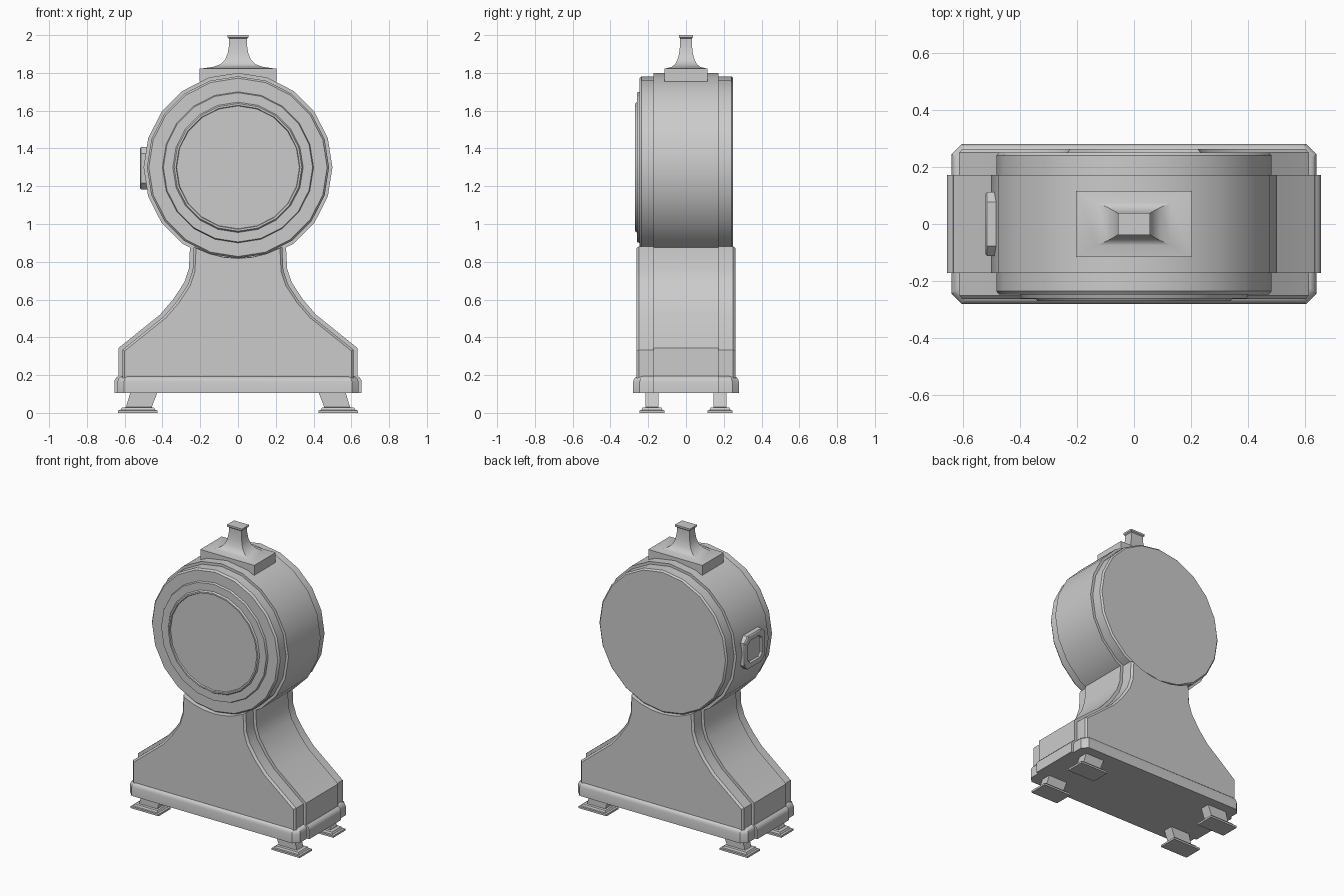
import bpy, bmesh
from math import sin, cos, pi, sqrt, radians

if "Cube" in bpy.data.objects:
    bpy.data.objects.remove(bpy.data.objects["Cube"])


def loft(name, rings, angle=30):
    """Skin a stack of equal-length point rings and cap both ends."""
    bm = bmesh.new()
    rows = [[bm.verts.new(p) for p in ring] for ring in rings]
    for a, b in zip(rows, rows[1:]):
        n = len(a)
        for i in range(n):
            bm.faces.new((a[i], a[(i + 1) % n], b[(i + 1) % n], b[i]))
    bm.faces.new(rows[0])
    bm.faces.new(rows[-1])
    bmesh.ops.recalc_face_normals(bm, faces=bm.faces)
    mesh = bpy.data.meshes.new(name)
    bm.to_mesh(mesh)
    bm.free()
    ob = bpy.data.objects.new(name, mesh)
    bpy.context.collection.objects.link(ob)
    bpy.ops.object.select_all(action='DESELECT')
    bpy.context.view_layer.objects.active = ob
    ob.select_set(True)
    bpy.ops.object.shade_smooth_by_angle(angle=radians(angle))
    return ob


def rect(hx, hy, z, c=0.0, cx=0.0, cy=0.0):
    """Horizontal rectangle, with corners chamfered by c."""
    if c:
        pts = [(hx, -hy + c), (hx, hy - c), (hx - c, hy), (-hx + c, hy),
               (-hx, hy - c), (-hx, -hy + c), (-hx + c, -hy), (hx - c, -hy)]
    else:
        pts = [(hx, -hy), (hx, hy), (-hx, hy), (-hx, -hy)]
    return [(cx + x, cy + y, z) for x, y in pts]


CZ = 1.30


def circle(r, y, n=20):
    return [(r * cos(2 * pi * i / n), y, CZ + r * sin(2 * pi * i / n)) for i in range(n)]


def body_ring(inset, y, r):
    """Flared pedestal outline with a concave top that cradles the drum."""
    side = [(.632, .11), (.632, .344), (.413, .52), (.344, .60),
            (.285, .69), (.260, .765)]
    right = [(x - inset, z - inset * .5 if z > .2 else z) for x, z in side]
    neck = .254 - inset
    xs = [neck * k / 3 for k in (3, 2, 1, 0)]
    right += [(x, CZ - sqrt(r * r - x * x)) for x in xs]
    left = [(-x, z) for x, z in reversed(right[:-1])]
    return [(x, y, z) for x, z in right + left]


# Drum case with stepped dial bezel on the front
drum = [(.472, .25), (.482, .24), (.482, -.235), (.472, -.247), (.40, -.247),
        (.395, -.26), (.345, -.26), (.338, -.27), (.328, -.27), (.325, -.26)]
loft("drum_case", [circle(r, y) for r, y in drum])
loft("drum_band", [circle(.50, .172), circle(.50, -.172)])

# Flared pedestal: edge-bevelled core and a raised central band
loft("pedestal", [body_ring(.032, .263, .482), body_ring(.02, .25, .48),
                  body_ring(.02, -.25, .48), body_ring(.032, -.263, .482)])
loft("pedestal_band", [body_ring(0, .172, .49), body_ring(0, -.172, .49)])

# Base moulding: chamfered core and the band end blocks
levels = [(.105, 0), (.165, 0), (.178, .004), (.188, .012), (.195, .022)]
loft("base_moulding", [rect(.638 - d, .28 - d, z, .035) for z, d in levels])
loft("base_band", [rect(.655 - d, .172, z) for z, d in levels])

# Four splayed feet with stepped pads
for sx, side in ((-1, "left"), (1, "right")):
    for sy, end in ((-1, "front"), (1, "back")):
        y = sy * .18
        loft(f"foot_{end}_{side}", [
            rect(.105, .065, 0, 0, sx * .53, y),
            rect(.105, .065, .013, 0, sx * .53, y),
            rect(.092, .055, .015, 0, sx * .53, y),
            rect(.085, .050, .028, 0, sx * .53, y),
            rect(.068, .034, .030, 0, sx * .525, y),
            rect(.072, .034, .112, 0, sx * .497, y)])

# Plinth and flared finial on top
loft("finial_plinth", [rect(.203, .115, 1.755), rect(.203, .115, 1.822)])
flare = [(.200, .113, 1.822), (.130, .075, 1.832), (.092, .058, 1.846),
         (.068, .045, 1.870), (.054, .036, 1.905), (.047, .031, 1.95),
         (.047, .031, 1.982), (.056, .038, 1.988), (.056, .038, 2.0)]
loft("finial", [rect(hx, hy, z) for hx, hy, z in flare])

# Side hatch on the left: chamfered frame with a recessed panel
hatch = [(.112, -.48, .035), (.112, -.514, .035), (.106, -.519, .033),
         (.076, -.519, .025), (.070, -.507, .023)]
loft("side_hatch", [[(x, u, CZ - .005 + v) for u, v, _ in rect(h, h, 0, c)]
                    for h, x, c in hatch])
